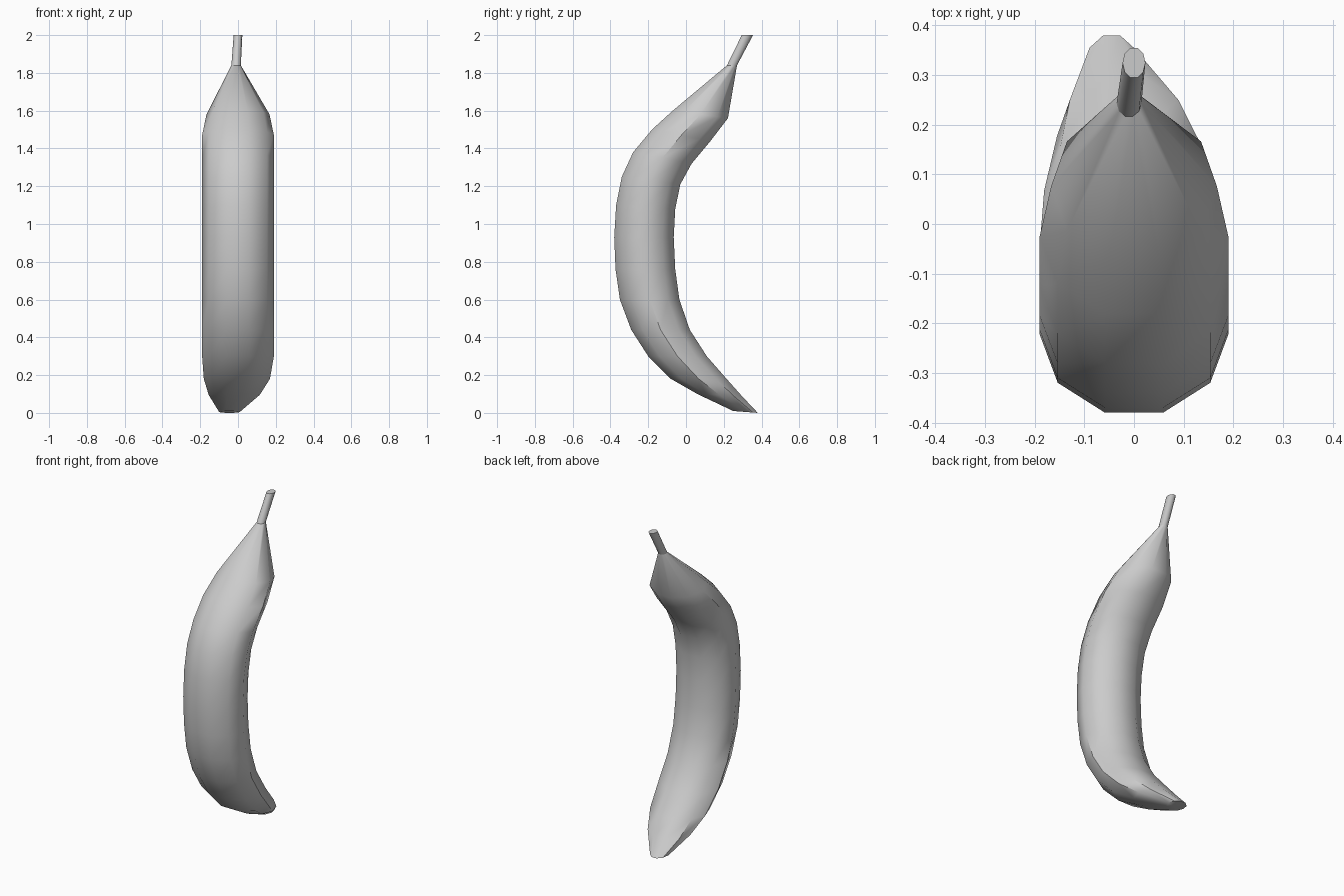
import bpy, bmesh
from math import sin, cos, pi

if "Cube" in bpy.data.objects:
    bpy.data.objects.remove(bpy.data.objects["Cube"])

SIDES = 10
FLAT = sin(2 * pi / 5)  # a ten-sided ring reaches this share of its radius in y


def loft(name, rings, angle):
    """Skin ten-sided rings: (x centre, x radius, outer y, outer z, inner y, inner z)."""
    bm = bmesh.new()
    loops = []
    for cx, rx, y0, z0, y1, z1 in rings:
        loop = []
        for i in range(SIDES):
            a = 2 * pi * i / SIDES
            t = sin(a) / FLAT / 2
            loop.append(bm.verts.new((cx + rx * cos(a),
                                      (y0 + y1) / 2 + (y1 - y0) * t,
                                      (z0 + z1) / 2 + (z1 - z0) * t)))
        loops.append(loop)
    for a, b in zip(loops, loops[1:]):
        for i in range(SIDES):
            j = (i + 1) % SIDES
            bm.faces.new((a[i], a[j], b[j], b[i]))
    bm.faces.new(loops[0][::-1])
    bm.faces.new(loops[-1])
    bmesh.ops.recalc_face_normals(bm, faces=bm.faces)
    me = bpy.data.meshes.new(name)
    bm.to_mesh(me)
    bm.free()
    ob = bpy.data.objects.new(name, me)
    bpy.context.collection.objects.link(ob)
    bpy.ops.object.select_all(action='DESELECT')
    ob.select_set(True)
    bpy.context.view_layer.objects.active = ob
    bpy.ops.object.shade_smooth_by_angle(angle=angle)
    return ob


# Curved fruit body, from the blossom tip up to the neck
loft("fruit_body", [
    (-0.045, 0.055, 0.25, 0.01, 0.38, 0.0),
    (-0.02, 0.135, 0.06, 0.10, 0.295, 0.09),
    (-0.006, 0.175, -0.08, 0.18, 0.215, 0.18),
    (0, 0.19, -0.20, 0.30, 0.11, 0.30),
    (0, 0.19, -0.29, 0.44, 0.02, 0.44),
    (0, 0.19, -0.35, 0.60, -0.035, 0.60),
    (0, 0.19, -0.373, 0.76, -0.057, 0.76),
    (0, 0.19, -0.38, 0.93, -0.065, 0.93),
    (0, 0.19, -0.37, 1.10, -0.057, 1.08),
    (0, 0.19, -0.34, 1.25, -0.03, 1.21),
    (0, 0.19, -0.28, 1.38, 0.03, 1.32),
    (0, 0.19, -0.18, 1.50, 0.13, 1.44),
    (0, 0.167, -0.07, 1.60, 0.222, 1.56),
    (-0.01, 0.025, 0.217, 1.84, 0.27, 1.84),
], 0.75)

# Short leaning stem
loft("stem", [
    (-0.01, 0.025, 0.217, 1.84, 0.27, 1.84),
    (0.0, 0.023, 0.295, 2.0, 0.355, 2.0),
], 0.75)
